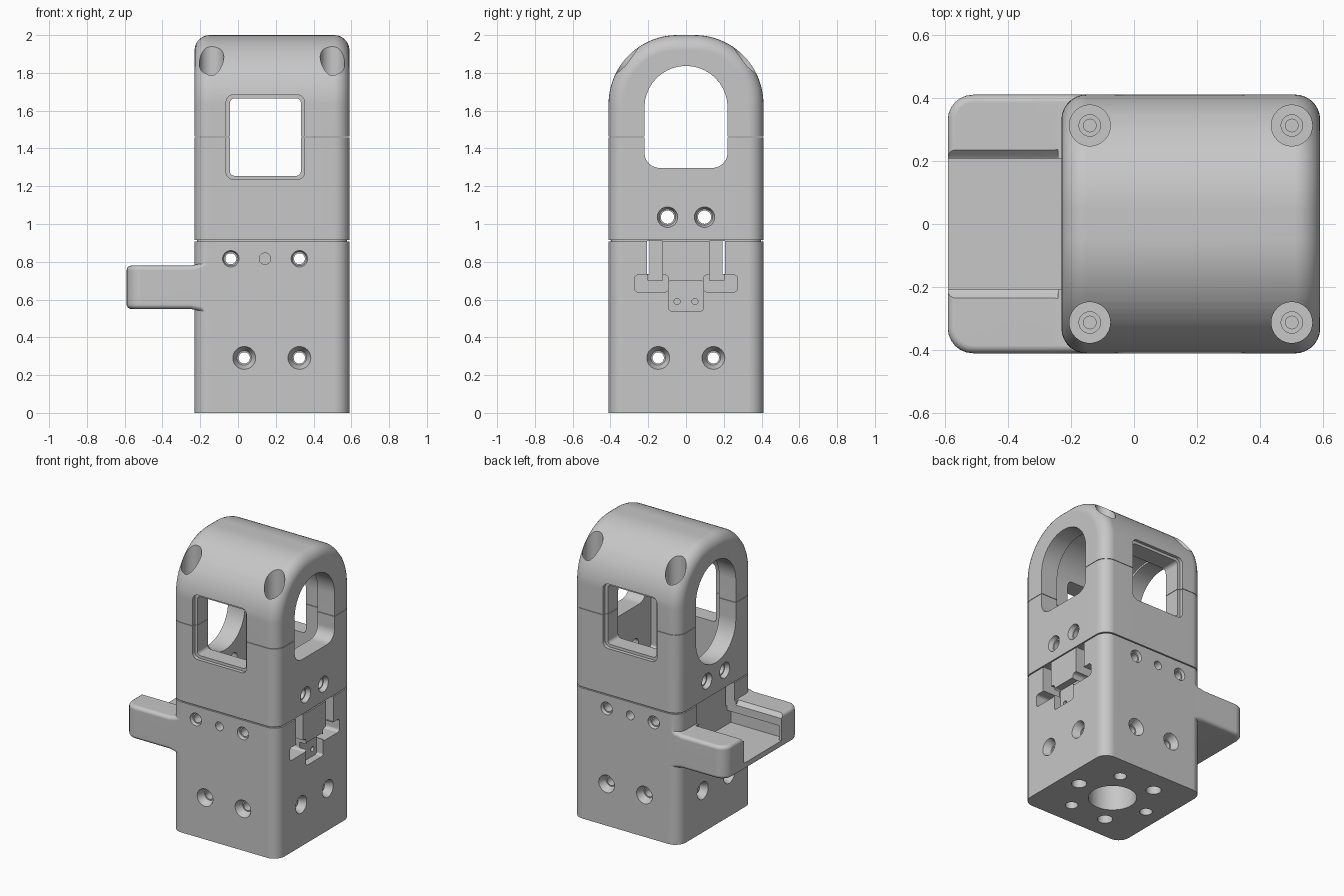
import bpy, bmesh
from math import pi, sin, cos

scene = bpy.context.scene
if "Cube" in bpy.data.objects:
    bpy.data.objects.remove(bpy.data.objects["Cube"], do_unlink=True)

GREY = (0.57, 0.57, 0.57, 1)
grey = bpy.data.materials.new("light_grey")
grey.use_nodes = True
grey.diffuse_color = GREY
grey.node_tree.nodes["Principled BSDF"].inputs["Base Color"].default_value = GREY

CX = 0.18          # centre of the housing
FRONT, SIDE = 0.41, 0.59


def rounded(ca, cb, ha, hb, r_top, r_bottom=None, n=10):
    """Outline of a rounded rectangle; top and bottom radii may differ."""
    r_bottom = r_top if r_bottom is None else r_bottom
    pts = []
    for k, (sa, sb) in enumerate(((1, 1), (-1, 1), (-1, -1), (1, -1))):
        r = r_top if sb > 0 else r_bottom
        for i in range(n + 1):
            t = (k + i / n) * pi / 2
            p = (ca + sa * (ha - r) + r * cos(t), cb + sb * (hb - r) + r * sin(t))
            if not any(abs(p[0] - q[0]) + abs(p[1] - q[1]) < 1e-5 for q in pts):
                pts.append(p)
    return pts


def disc(a, b, r):
    return rounded(a, b, r, r, r, n=8)


def box(a0, a1, b0, b1):
    return [(a0, b0), (a1, b0), (a1, b1), (a0, b1)]


def prism(name, pts, axis, lo, hi, end=None, edit=None):
    """Extrude an outline along an axis; a second outline makes a taper."""
    place = {"x": lambda p, t: (t, p[0], p[1]),
             "y": lambda p, t: (p[0], t, p[1]),
             "z": lambda p, t: (p[0], p[1], t)}[axis]
    bm = bmesh.new()
    a = [bm.verts.new(place(p, lo)) for p in pts]
    b = [bm.verts.new(place(p, hi)) for p in (end or pts)]
    bm.faces.new(a)
    bm.faces.new(b)
    for i in range(len(a)):
        j = (i + 1) % len(a)
        bm.faces.new((a[i], a[j], b[j], b[i]))
    bmesh.ops.recalc_face_normals(bm, faces=bm.faces)
    if edit:
        edit(bm)
    mesh = bpy.data.meshes.new(name)
    bm.to_mesh(mesh)
    bm.free()
    mesh.materials.append(grey)
    obj = bpy.data.objects.new(name, mesh)
    scene.collection.objects.link(obj)
    return obj


def boolean(obj, tool, operation="DIFFERENCE"):
    mod = obj.modifiers.new("boolean", "BOOLEAN")
    mod.operation, mod.solver, mod.object = operation, "EXACT", tool
    bpy.context.view_layer.update()
    graph = bpy.context.evaluated_depsgraph_get()
    mesh = bpy.data.meshes.new_from_object(obj.evaluated_get(graph))
    obj.modifiers.clear()
    obj.data = mesh
    bpy.data.objects.remove(tool, do_unlink=True)


def bevel(bm, test, size, segments):
    edges = [e for e in bm.edges if test(*(v.co for v in e.verts))]
    bmesh.ops.bevel(bm, geom=edges, offset=size, segments=segments,
                    profile=0.5, affect="EDGES", clamp_overlap=False)


# Housing: arched block with rounded ends
def round_ends(bm):
    bevel(bm, lambda p, q: abs(p.x - q.x) < 1e-5 and max(p.z, q.z) > 0.01, 0.08, 7)


arch = rounded(0, 1, FRONT, 1, 0.365, 0, n=24)
body = prism("housing", arch, "x", -0.23, SIDE, edit=round_ends)


# Side bracket with flared root
def round_bracket(bm):
    bevel(bm, lambda p, q: max(p.x, q.x) < -0.58 and abs(p.y - q.y) < 1e-5, 0.08, 6)
    bevel(bm, lambda p, q: (p - q).xy.length > 1e-4
          and (p.y * q.y > 0 or max(p.x, q.x) < -0.58), 0.025, 4)


bracket = prism("bracket", [(-0.59, 0.55), (-0.25, 0.55), (-0.2, 0.54), (-0.14, 0.51),
                            (-0.14, 0.82), (-0.2, 0.79), (-0.25, 0.78), (-0.59, 0.78)],
                "y", -0.4095, 0.4095, edit=round_bracket)
boolean(body, bracket, "UNION")


def cut(pts, axis, lo, hi, end=None):
    boolean(body, prism("cutter", pts, axis, lo, hi, end))


# Inner chamber and side openings
cut(rounded(0, 1.4, 0.27, 0.45, 0.27, 0.02), "x", -0.1, 0.46)
cut(rounded(0, 1.567, 0.22, 0.27, 0.22, 0.08), "x", 0.4, 0.7)
cut(rounded(0, 1.482, 0.22, 0.355, 0.22), "x", -0.4, -0.05)

# Front and back windows with recessed rims
cut(rounded(0.145, 1.46, 0.188, 0.205, 0.025), "y", -0.5, 0.5)
for s in (-1, 1):
    cut(rounded(0.145, 1.46, 0.208, 0.224, 0.04), "y", s * 0.385, s * 0.5)

# Sliding channel through the bracket, with undercut grooves and eased top edges
cut(box(-0.207, 0.207, 0.6, 0.911), "x", -0.7, -0.17)
cut(box(-0.25, 0.25, 0.6, 0.7), "x", -0.57, -0.17)
cut([(-0.2, 0.75), (0.2, 0.75), (0.215, 0.76), (0.24, 0.785),
     (-0.24, 0.785), (-0.215, 0.76)], "x", -0.7, -0.24)

# Slots and latch recess on the side face
for s in (-1, 1):
    cut(box(s * 0.125, s * 0.2, 0.7, 0.911), "x", 0.46, 0.7)
    cut(box(s * 0.194, s * 0.206, 0.735, 0.911), "x", -0.3, 0.7)
    cut(rounded(s * 0.182, 0.685, 0.09, 0.045, 0.02), "x", 0.47, 0.7)
cut(rounded(0, 0.62, 0.093, 0.08, 0.015), "x", 0.54, 0.7)
for y in (-0.047, 0.047):
    cut(disc(y, 0.59, 0.016), "x", 0.45, 0.6)


# Through holes with countersunk mouths
def through(a, b, axis, lo, hi, r, mouth, depth):
    cut(disc(a, b, r), axis, lo - 0.1, hi + 0.1)
    for face, s in ((lo, -1), (hi, 1)):
        cut(disc(a, b, mouth + 0.005), axis, face + s * 0.01, face - s * depth,
            disc(a, b, r + 0.008))


for x in (0.033, 0.325):
    through(x, 0.291, "y", -FRONT, FRONT, 0.03, 0.06, 0.05)
for x in (-0.038, 0.325):
    through(x, 0.816, "y", -FRONT, FRONT, 0.029, 0.042, 0.02)
for y in (-0.147, 0.145):
    through(y, 0.291, "x", -0.23, SIDE, 0.03, 0.06, 0.05)
for y in (-0.098, 0.098):
    through(y, 1.036, "x", -0.23, SIDE, 0.035, 0.053, 0.03)
for s in (-1, 1):
    cut(disc(0.143, 0.816, 0.03), "y", s * 0.3, s * 0.5)

# Screw pockets in the arched cap
for x in (-0.14, 0.5):
    for y in (-0.312, 0.312):
        cut(disc(x, y, 0.065), "z", 1.71, 2.2)
        cut(disc(x, y, 0.034), "z", 1.68, 1.9)
        cut(disc(x, y, 0.02), "z", 1.55, 1.9)

# Central bore and ring of holes underneath
cut(rounded(CX, 0, 0.155, 0.155, 0.155, n=12), "z", -0.1, 0.5)
for k in range(6):
    t = k * pi / 3
    cut(disc(CX + 0.28 * cos(t), 0.28 * sin(t), 0.049 if k % 2 == 0 else 0.041),
        "z", -0.1, 0.2)

# Shallow groove around the lower joint
groove = prism("groove", box(-0.5, 1, -0.6, 0.6), "z", 0.908, 0.916)
boolean(groove, prism("core", rounded(CX, 0, 0.398, 0.398, 0.07), "z", 0.8, 1))
boolean(body, groove)

# Split the housing into three stacked sections
for name, low, high in (("base_section", -0.1, 0.9115), ("middle_section", 0.912, 1.459),
                        ("cap_section", 1.462, 2.1)):
    part = bpy.data.objects.new(name, body.data.copy())
    scene.collection.objects.link(part)
    boolean(part, prism("slab", box(-1, 1, -1, 1), "z", low, high), "INTERSECT")
    part.data.name = name
    bpy.ops.object.select_all(action="DESELECT")
    part.select_set(True)
    bpy.context.view_layer.objects.active = part
    bpy.ops.object.shade_smooth_by_angle(angle=pi / 6)
    part.modifiers.new("clean_shading", "WEIGHTED_NORMAL").keep_sharp = True
bpy.data.objects.remove(body, do_unlink=True)
